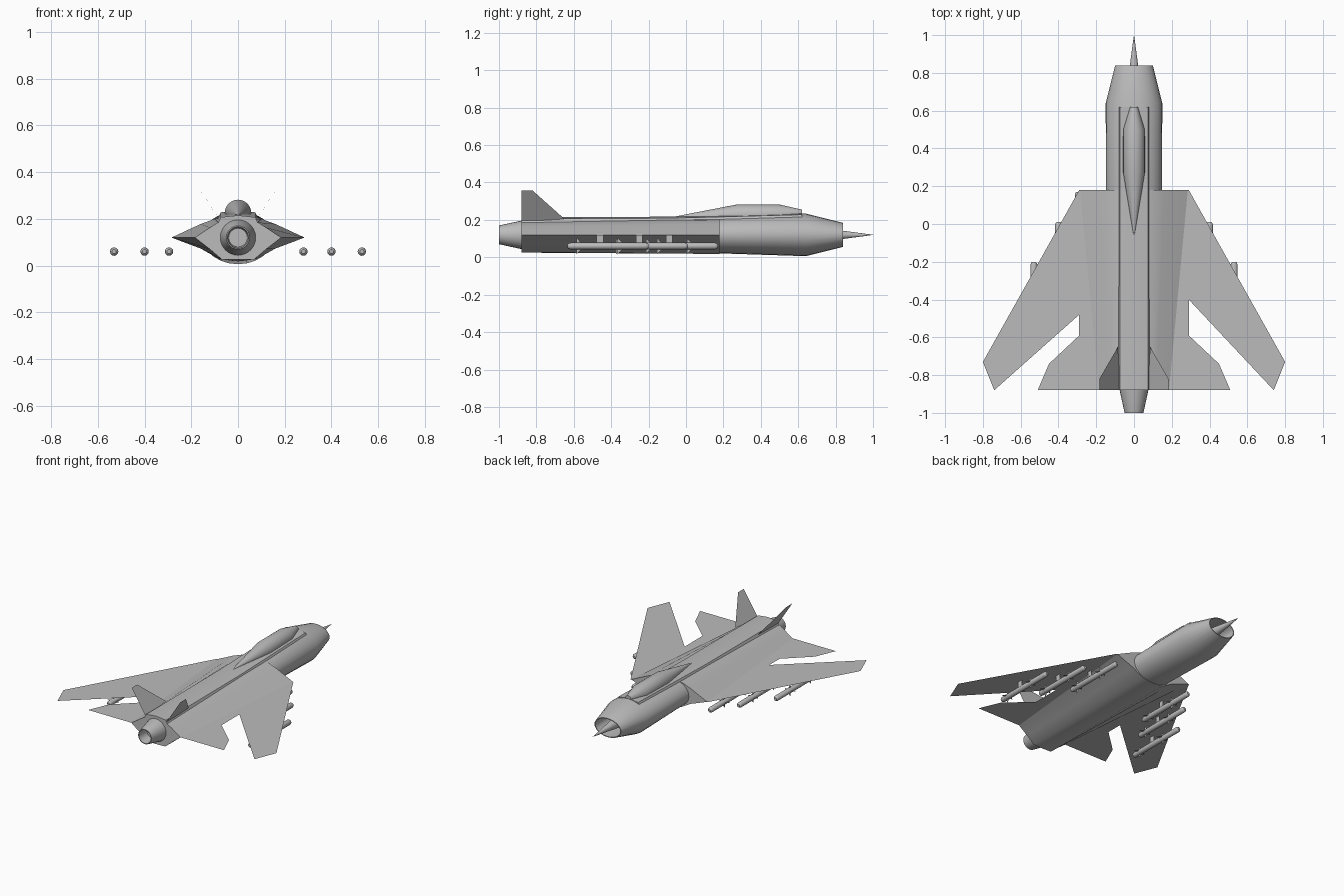
import bpy, bmesh, math
from mathutils import Vector

old = bpy.data.objects.get("Cube")
if old:
    bpy.data.objects.remove(old, do_unlink=True)

grey = bpy.data.materials.new("airframe_grey")
grey.use_nodes = True
GREY = (0.5, 0.5, 0.5, 1)
grey.diffuse_color = GREY
grey.node_tree.nodes["Principled BSDF"].inputs["Base Color"].default_value = GREY

AXIS = 0.12   # height of the engine axis and the wing plane


def finish(name, bm, smooth=True):
    bmesh.ops.recalc_face_normals(bm, faces=bm.faces)
    mesh = bpy.data.meshes.new(name)
    bm.to_mesh(mesh)
    bm.free()
    mesh.materials.append(grey)
    ob = bpy.data.objects.new(name, mesh)
    bpy.context.collection.objects.link(ob)
    if smooth:
        bpy.ops.object.select_all(action='DESELECT')
        ob.select_set(True)
        bpy.context.view_layer.objects.active = ob
        bpy.ops.object.shade_smooth_by_angle(angle=math.radians(30))
    return ob


def loft(name, rings, smooth=True):
    """Skin a list of equal-length rings and cap both ends."""
    bm = bmesh.new()
    loops = [[bm.verts.new(p) for p in ring] for ring in rings]
    n = len(loops[0])
    for a, b in zip(loops, loops[1:]):
        for i in range(n):
            j = (i + 1) % n
            bm.faces.new((a[i], a[j], b[j], b[i]))
    bm.faces.new(loops[0])
    bm.faces.new(loops[-1])
    return finish(name, bm, smooth)


def oval(y, rx, rz=None, x=0, z=AXIS, n=24):
    rz = rx if rz is None else rz
    return [(x + rx * math.cos(2 * math.pi * i / n), y,
             z + rz * math.sin(2 * math.pi * i / n)) for i in range(n)]


def section(y, half):
    """Mirror a bottom-to-top half outline across x = 0."""
    left = [(-x, z) for x, z in reversed(half) if x > 0]
    return [(x, y, z) for x, z in half + left]


def sheets(name, polygons):
    bm = bmesh.new()
    for poly in polygons:
        bm.faces.new([bm.verts.new(p) for p in poly])
    return finish(name, bm, False)


# Forward fuselage with a hollow intake
loft("front_fuselage", [
    oval(0.15, 0.148, 0.098), oval(0.64, 0.15, 0.114), oval(0.84, 0.1, 0.064),
    oval(0.84, 0.094, 0.059), oval(0.66, 0.094, 0.059)])
loft("intake_spike", [oval(0.64, 0.05), oval(0.84, 0.022), oval(1.0, 0.0005)])

# Blended centre body, wide at the wing root and narrow at the tail
loft("centre_body", [
    section(0.18, [(0, 0.018), (0.08, 0.028), (0.16, 0.073), (0.285, 0.12),
                   (0.16, 0.178), (0.1, 0.2), (0, 0.21)]),
    section(-0.88, [(0, 0.025), (0.07, 0.027), (0.12, 0.07), (0.185, 0.12),
                    (0.12, 0.163), (0.085, 0.185), (0, 0.2)])])

# Raised spine from canopy to tail
loft("spine", [
    section(y, [(0, top - 0.06), (0.088, top - 0.038), (0.074, top - 0.008), (0, top)])
    for y, top in ((0.62, 0.236), (0.18, 0.224), (-0.1, 0.217), (-0.88, 0.215))])

# Canopy
loft("canopy", [oval(0.62, 0.02, z=0.235), oval(0.5, 0.057, z=0.225),
                oval(0.27, 0.057, z=0.225), oval(-0.07, 0.001, z=0.215)])

# Hollow exhaust nozzle
loft("exhaust_nozzle", [oval(-0.86, 0.077), oval(-0.88, 0.076), oval(-1.0, 0.05),
                        oval(-1.0, 0.045), oval(-0.92, 0.04)])

for side, label, notch in ((1, "left", -0.4), (-1, "right", -0.48)):
    # Swept wing and tailplane in one thin sheet
    outline = [(0.1, 0.18), (0.29, 0.18), (0.8, -0.73), (0.74, -0.88), (0.29, notch),
               (0.29, -0.59), (0.45, -0.74), (0.51, -0.88), (0.1, -0.88)]
    sheets(label + "_wing_and_tailplane", [[(side * x, y, AXIS) for x, y in outline]])

    # Canted tail fin
    fin = [(0.085, -0.65, 0.205), (0.183, -0.82, 0.357),
           (0.183, -0.88, 0.357), (0.075, -0.88, 0.19)]
    sheets(label + "_tail_fin", [[(side * x, y, z) for x, y, z in fin]])

    # Missiles with cross fins and thin pylons
    inner = 0.28 if side > 0 else 0.295
    for place, x, nose in (("inner", inner, 0.17), ("middle", 0.4, 0.01), ("outer", 0.53, -0.2)):
        x *= side
        z = 0.06
        name = label + "_" + place
        loft(name + "_missile", [
            oval(nose - d, r, x=x, z=z, n=12)
            for d, r in ((0, 0.009), (0.006, 0.015), (0.015, 0.018),
                         (0.415, 0.018), (0.427, 0.015), (0.433, 0.009))])
        blades = []
        for back in (0.14, 0.36):
            for dx, dz in ((1, 0), (-1, 0), (0, 1), (0, -1)):
                def point(y, r):
                    return (x + dx * r, y, z + dz * r)
                y = nose - back
                blades.append([point(y, 0.017), point(y - 0.025, 0.044),
                               point(y - 0.025, 0.017)])
        sheets(name + "_missile_fins", blades)
        y = nose - 0.26
        sheets(name + "_pylon", [[(x, y + 0.018, 0.07), (x, y + 0.018, AXIS),
                                  (x, y - 0.018, AXIS), (x, y - 0.018, 0.07)]])
